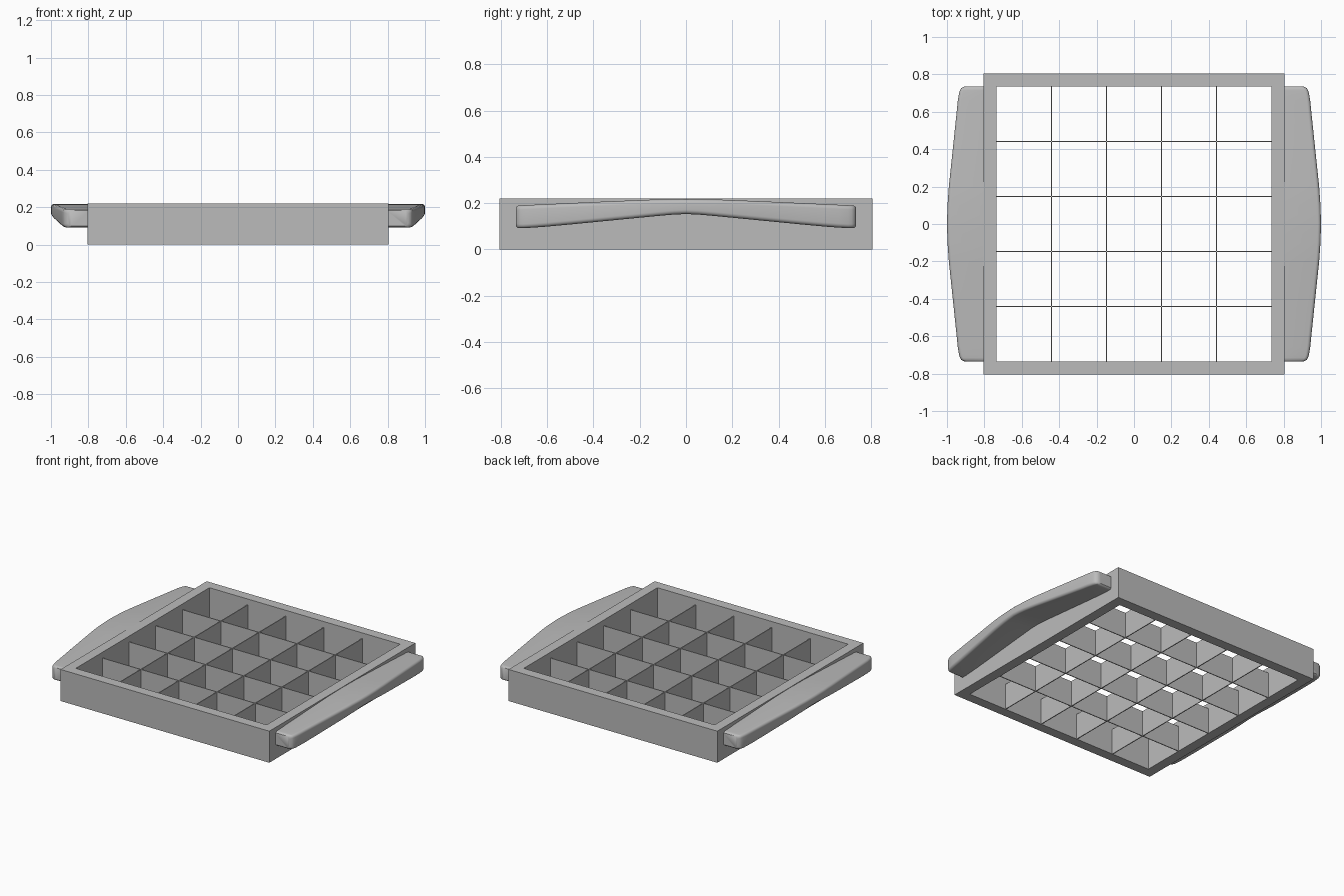
import bpy
import bmesh
import math

cube = bpy.data.objects.get("Cube")
if cube:
    bpy.data.objects.remove(cube, do_unlink=True)

grey = bpy.data.materials.new("plain grey")
grey.use_nodes = True
COLOUR = (0.5, 0.5, 0.5, 1)
grey.diffuse_color = COLOUR
grey.node_tree.nodes["Principled BSDF"].inputs["Base Color"].default_value = COLOUR

OUTER, INNER, HEIGHT = 0.805, 0.736, 0.22
SLAT_TOP, SLAT_THICK, PITCH = 0.18, 0.006, 0.294


def finish(name, bm):
    bmesh.ops.recalc_face_normals(bm, faces=bm.faces)
    mesh = bpy.data.meshes.new(name)
    bm.to_mesh(mesh)
    bm.free()
    mesh.materials.append(grey)
    obj = bpy.data.objects.new(name, mesh)
    bpy.context.collection.objects.link(obj)
    return obj


def box(name, centre, size):
    bm = bmesh.new()
    bmesh.ops.create_cube(bm, size=1)
    for v in bm.verts:
        v.co = [c + s * p for c, s, p in zip(centre, size, v.co)]
    return finish(name, bm)


# Square frame, open at top and bottom
bm = bmesh.new()
corners = [(1, 1), (-1, 1), (-1, -1), (1, -1)]
rings = [[bm.verts.new((x * r, y * r, z)) for x, y in corners]
         for r, z in [(OUTER, 0), (OUTER, HEIGHT), (INNER, HEIGHT), (INNER, 0)]]
for k in range(4):
    a, b = rings[k], rings[(k + 1) % 4]
    for i in range(4):
        j = (i + 1) % 4
        bm.faces.new((a[i], a[j], b[j], b[i]))
finish("frame", bm)

# Crossing thin dividers
for i in range(4):
    p = (i - 1.5) * PITCH
    mid = SLAT_TOP / 2
    box(f"lengthwise_divider_{i + 1}", (p, 0, mid), (SLAT_THICK, 2 * INNER, SLAT_TOP))
    box(f"crosswise_divider_{i + 1}", (0, p, mid), (2 * INNER, SLAT_THICK, SLAT_TOP))


def lerp_profile(t, points):
    for (t0, v0), (t1, v1) in zip(points, points[1:]):
        if t <= t1:
            return v0 + (v1 - v0) * (t - t0) / (t1 - t0)
    return points[-1][1]


# Handle outline against distance from the middle
REACH = [(0, 1.0), (0.1, 0.997), (0.2, 0.99), (0.4, 0.969), (0.6, 0.948), (0.68, 0.94),
         (0.71, 0.933), (0.725, 0.925), (0.735, 0.908)]
BOTTOM = [(0, 0.153), (0.05, 0.151), (0.12, 0.145), (0.5, 0.108), (0.62, 0.097),
          (0.7, 0.092), (0.725, 0.092), (0.735, 0.1)]
TOP = [(0, 0.217), (0.15, 0.215), (0.35, 0.207), (0.55, 0.198), (0.7, 0.191),
       (0.725, 0.189), (0.735, 0.182)]
HALF = [0, 0.05, 0.1, 0.15, 0.2, 0.3, 0.4, 0.5, 0.6, 0.66, 0.7, 0.715, 0.725, 0.731, 0.735]


def handle(name, side):
    bm = bmesh.new()
    sections = []
    for y in [-h for h in HALF[:0:-1]] + HALF:
        d = abs(y)
        x, lo, hi = (lerp_profile(d, c) for c in (REACH, BOTTOM, TOP))
        r = 0.018
        pts = [(OUTER - 0.01, lo)]
        # Rounded outer edges
        for cz, start in [(lo + r, -90), (hi - r, 0)]:
            for k in range(6):
                a = math.radians(start + 18 * k)
                pts.append((x - r + r * math.cos(a), cz + r * math.sin(a)))
        pts.append((OUTER - 0.01, hi))
        sections.append([bm.verts.new((side * px, y, pz)) for px, pz in pts])
    for a, b in zip(sections, sections[1:]):
        for i in range(len(a)):
            j = (i + 1) % len(a)
            bm.faces.new((a[i], a[j], b[j], b[i]))
    bm.faces.new(sections[0])
    bm.faces.new(sections[-1])
    obj = finish(name, bm)
    bpy.ops.object.select_all(action="DESELECT")
    obj.select_set(True)
    bpy.context.view_layer.objects.active = obj
    bpy.ops.object.shade_smooth_by_angle(angle=math.radians(40))


handle("left_handle", 1)
handle("right_handle", -1)
